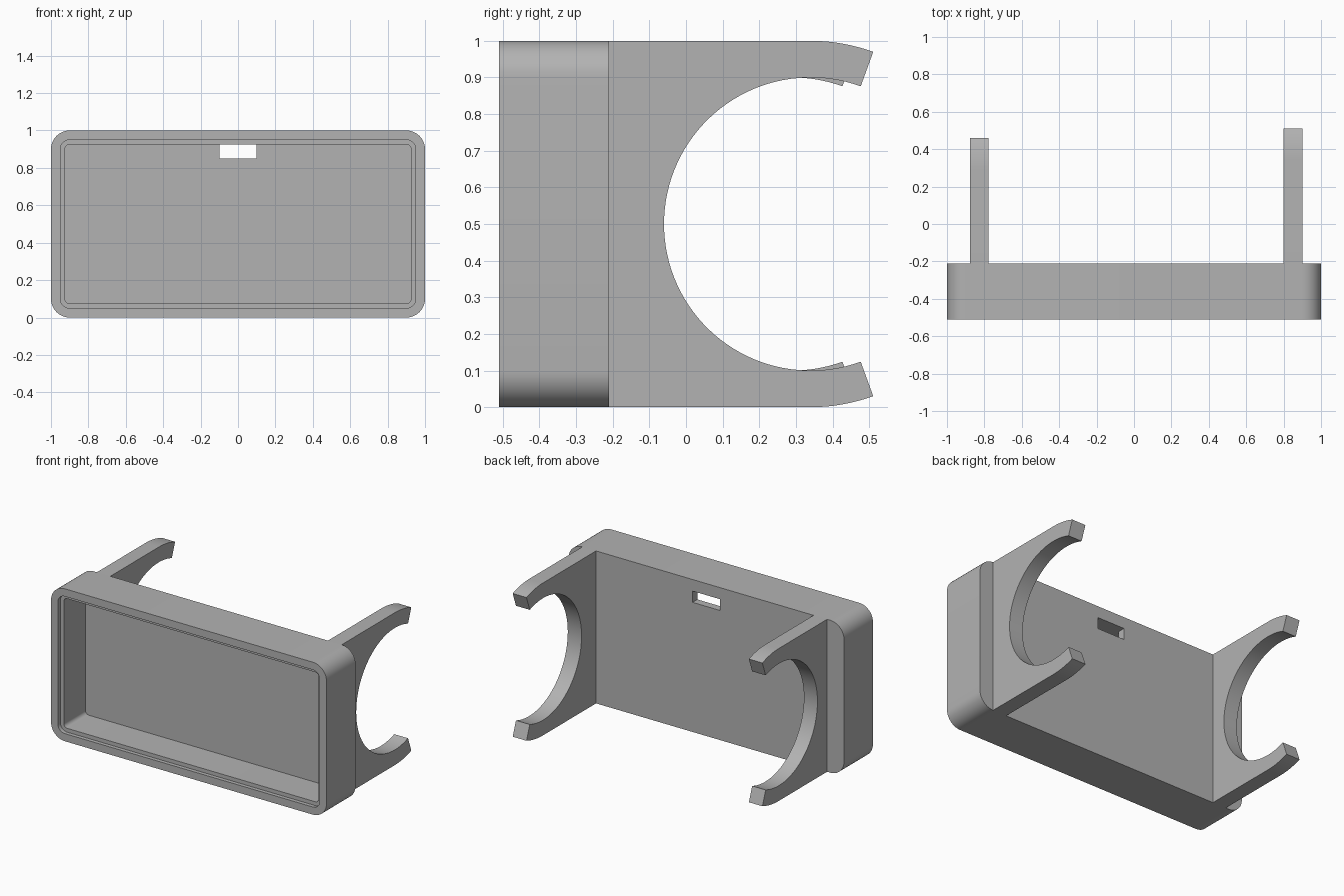
import bpy, bmesh
from math import sin, cos, pi, radians

if "Cube" in bpy.data.objects:
    bpy.data.objects.remove(bpy.data.objects["Cube"])

FRONT, BACK = -0.51, -0.21

grey = bpy.data.materials.new("plain_grey")
grey.use_nodes = True
colour = (0.45, 0.45, 0.45, 1)
grey.diffuse_color = colour
grey.node_tree.nodes["Principled BSDF"].inputs["Base Color"].default_value = colour


def make_object(name, bm):
    bmesh.ops.recalc_face_normals(bm, faces=bm.faces)
    mesh = bpy.data.meshes.new(name)
    bm.to_mesh(mesh)
    bm.free()
    mesh.materials.append(grey)
    obj = bpy.data.objects.new(name, mesh)
    bpy.context.collection.objects.link(obj)
    return obj


def select_only(obj):
    bpy.ops.object.select_all(action='DESELECT')
    obj.select_set(True)
    bpy.context.view_layer.objects.active = obj


def smooth(obj):
    select_only(obj)
    bpy.ops.object.shade_smooth_by_angle(angle=radians(30))


def rounded_ring(bm, inset, radius, y, steps=10):
    """Rounded rectangle, inset from the outer 2 x 1 outline."""
    ring = []
    for corner, (sx, sz) in enumerate([(1, 1), (-1, 1), (-1, -1), (1, -1)]):
        cx, cz = sx * (1 - inset - radius), 0.5 + sz * (0.5 - inset - radius)
        for i in range(steps + 1):
            a = (corner + i / steps) * pi / 2
            ring.append(bm.verts.new((cx + radius * cos(a), y, cz + radius * sin(a))))
    return ring


# Open tray: loft from the back outline, round the rim, down to the cavity floor
bm = bmesh.new()
rings = [rounded_ring(bm, *r) for r in [
    (0, 0.1, BACK), (0, 0.1, FRONT),
    (0.05, 0.05, FRONT), (0.05, 0.05, FRONT + 0.025),
    (0.075, 0.025, FRONT + 0.025), (0.075, 0.025, BACK - 0.05)]]
for a, b in zip(rings, rings[1:]):
    for i in range(len(a)):
        j = (i + 1) % len(a)
        bm.faces.new((a[i], a[j], b[j], b[i]))
bm.faces.new(rings[0])
bm.faces.new(rings[-1])
tray = make_object("tray", bm)

# Cable slot through the back wall
bm = bmesh.new()
bmesh.ops.create_cube(bm, size=1)
for v in bm.verts:
    v.co = (v.co.x * 0.2, BACK + v.co.y * 0.2, 0.887 + v.co.z * 0.074)
cutter = make_object("slot_cutter", bm)
cutter.hide_render = True
cut = tray.modifiers.new("slot", 'BOOLEAN')
cut.operation, cut.solver, cut.object = 'DIFFERENCE', 'EXACT', cutter
select_only(tray)
bpy.ops.object.modifier_apply(modifier=cut.name)
bpy.data.objects.remove(cutter)
smooth(tray)


def clip_arm(name, x0, x1, centre):
    """C-shaped clip with radial tips, 20 degrees past its widest point."""
    def arc(radius, start, end, steps):
        angles = [radians(start + (end - start) * i / steps) for i in range(steps + 1)]
        return [(centre + radius * cos(a), 0.5 + radius * sin(a)) for a in angles]

    outline = ([(BACK, 0), (BACK, 1)] + arc(0.5, 90, 70, 8)
               + arc(0.4, 70, 290, 72) + arc(0.5, 290, 270, 8))
    bm = bmesh.new()
    face = bm.faces.new([bm.verts.new((x0, y, z)) for y, z in outline])
    side = bmesh.ops.extrude_face_region(bm, geom=[face])["geom"]
    bmesh.ops.translate(bm, vec=(x1 - x0, 0, 0),
                        verts=[g for g in side if isinstance(g, bmesh.types.BMVert)])
    smooth(make_object(name, bm))


clip_arm("left_clip_arm", 0.8, 0.9, 0.34)
clip_arm("right_clip_arm", -0.877, -0.779, 0.29)
